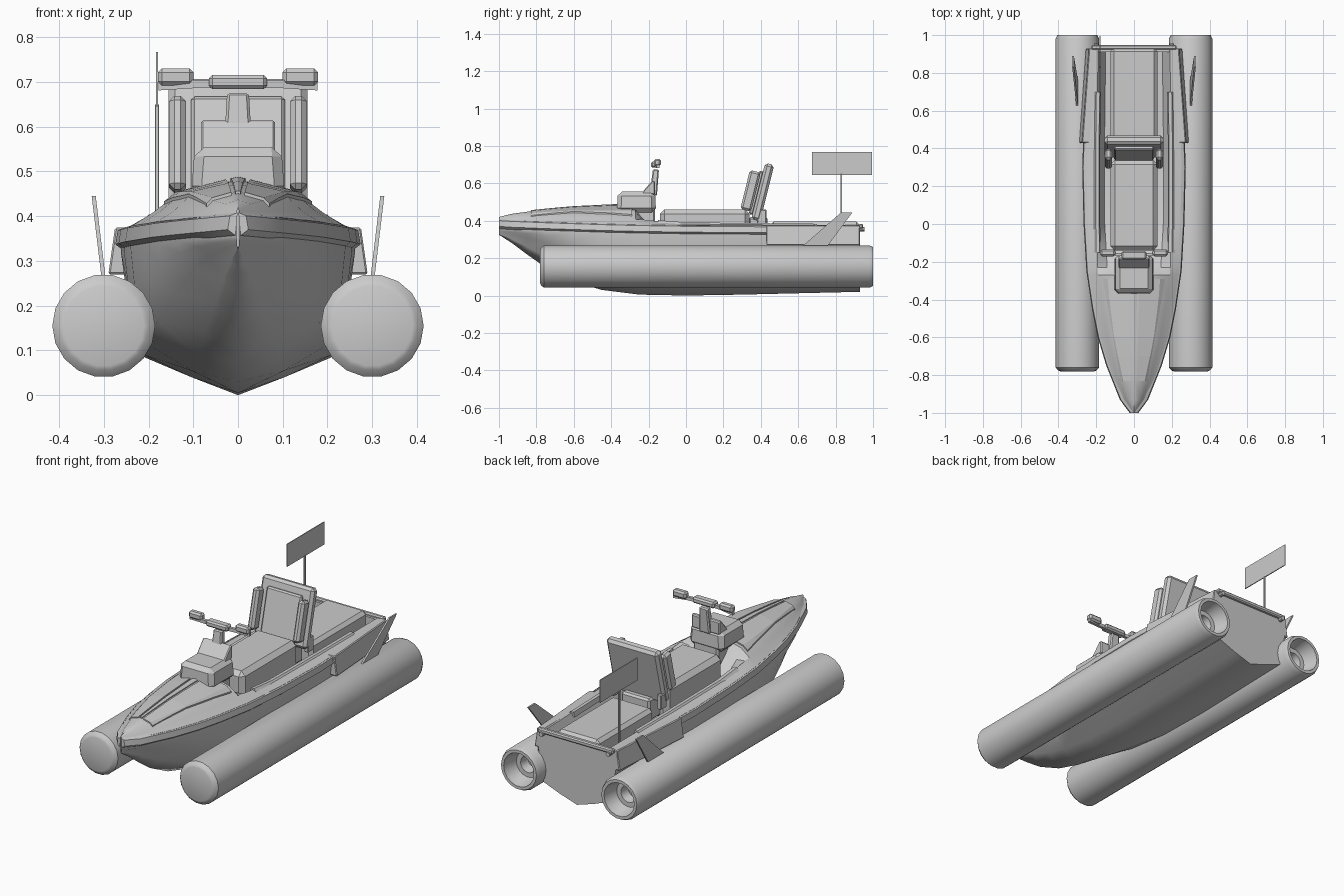
import bpy, bmesh
from math import sin, cos, pi, radians
from mathutils import Vector

if "Cube" in bpy.data.objects:
    bpy.data.objects.remove(bpy.data.objects["Cube"])


def finish(name, bm, mirror=False, bevel=0, smooth=None):
    bmesh.ops.remove_doubles(bm, verts=bm.verts, dist=1e-5)
    bmesh.ops.recalc_face_normals(bm, faces=bm.faces)
    me = bpy.data.meshes.new(name)
    bm.to_mesh(me)
    bm.free()
    ob = bpy.data.objects.new(name, me)
    bpy.context.collection.objects.link(ob)
    if bevel:
        m = ob.modifiers.new("bevel", 'BEVEL')
        m.width, m.segments = bevel, 1
    if mirror:
        m = ob.modifiers.new("mirror", 'MIRROR')
        m.merge_threshold = 0.0005
    if smooth:
        bpy.ops.object.select_all(action='DESELECT')
        ob.select_set(True)
        bpy.context.view_layer.objects.active = ob
        bpy.ops.object.shade_smooth_by_angle(angle=radians(smooth))
    return ob


def loft(name, rows, closed=False, mirror=True, smooth=None, bevel=0):
    """Skin rows of points; closed rows form a capped solid."""
    bm = bmesh.new()
    vs = [[bm.verts.new(p) for p in r] for r in rows]
    n = len(rows[0])
    for a, b in zip(vs, vs[1:]):
        for i in range(n if closed else n - 1):
            j = (i + 1) % n
            bm.faces.new((a[i], a[j], b[j], b[i]))
    if closed:
        bm.faces.new(vs[0])
        bm.faces.new(vs[-1][::-1])
    return finish(name, bm, mirror, bevel, smooth)


def box(name, size, loc, bevel=0.0, tilt=0, mirror=False, top=(1, 1)):
    """Chamfered box, optionally tapered at the top and tilted backwards."""
    bm = bmesh.new()
    bmesh.ops.create_cube(bm, size=1)
    t = radians(tilt)
    for v in bm.verts:
        k = top if v.co.z > 0 else (1, 1)
        x, y, z = v.co.x * size[0] * k[0], v.co.y * size[1] * k[1], v.co.z * size[2]
        v.co = Vector((x, y * cos(t) + z * sin(t), z * cos(t) - y * sin(t))) + Vector(loc)
    return finish(name, bm, mirror, bevel)


def lathe(name, prof, x, z, n, mirror=False):
    """Turn a (y, radius) profile around an axis parallel to y."""
    rows = [[(x + r * cos(2 * pi * i / n), y, z + r * sin(2 * pi * i / n)) for i in range(n)]
            for y, r in prof]
    return loft(name, rows, True, mirror, smooth=35)


def interp(table, y):
    for a, b in zip(table, table[1:]):
        if y <= b[0]:
            t = max(0, (y - a[0]) / (b[0] - a[0]))
            return [p + (q - p) * t for p, q in zip(a[1:], b[1:])]
    return table[-1][1:]


# Hull stations: y, gunwale x, gunwale top z, chine x, chine z, keel z
HULL = [(-1.0, .003, .405, .002, .335, .325), (-.93, .055, .40, .03, .328, .28),
        (-.85, .095, .397, .065, .31, .22), (-.75, .135, .393, .10, .28, .15),
        (-.6, .18, .388, .145, .225, .075), (-.45, .21, .383, .18, .165, .03),
        (-.25, .24, .378, .205, .115, .005), (0, .255, .374, .21, .09, 0),
        (.3, .262, .372, .21, .085, .005), (.93, .24, .37, .20, .09, .02)]
rows = []
for y, xg, zt, xc, zc, zk in HULL:
    rows.append([(0, y, zk), (xc * .5, y, zk + (zc - zk) * .45), (xc, y, zc),
                 (xc + (xg - xc) * .75, y, zc + (zt - .05 - zc) * .6),
                 (xg, y, zt - .05), (xg, y, zt)])
loft("hull", rows, smooth=30)

# Transom closing the stern
last = [p for i, p in enumerate(rows[-1]) if i != 3] + [(0, .93, .37)]
loft("transom", [[(x, y + d, z) for x, y, z in last] for d in (0, -.02)], True)
box("transom_lip", (.45, .025, .025), (0, .935, .37), .006)
lathe("stern_knob", [(.93, .012), (.955, .012)], .2, .355, 8, True)

# Deck sweeping down into the open cockpit: y, shoulder x z, inner x z, centre z
DECK = [(-1.0, .0025, .41, .0015, .415, .42), (-.93, .042, .41, .028, .427, .437),
        (-.8, .09, .413, .065, .437, .455), (-.6, .142, .413, .105, .448, .472),
        (-.4, .175, .410, .13, .448, .482), (-.27, .19, .408, .14, .447, .484),
        (-.23, .192, .406, .142, .40, .42), (-.12, .195, .394, .148, .34, .32),
        (0, .197, .385, .155, .29, .28), (.5, .197, .38, .155, .28, .28),
        (.92, .19, .375, .15, .28, .28)]
rows = []
for y, xs, zs, xi, zi, zc in DECK:
    g = interp(HULL, y)
    rows.append([(g[0], y, g[1]), (xs, y, zs), (xi, y, zi), (0, y, zc)])
loft("deck_and_cockpit", rows, smooth=30)


def deck_z(x, y):
    xs, zs, xi, zi, zc = interp(DECK, y)
    return zc + (zi - zc) * x / xi if x < xi else zi + (zs - zi) * (x - xi) / (xs - xi)


# Raised foredeck panels and centre ridge
YS = [-.83, -.7, -.6, -.5, -.4, -.29]


def strip(name, inner, outer, lift):
    rows = []
    for y in YS:
        t = (y - YS[0]) / (YS[-1] - YS[0])
        a, b = (p + (q - p) * t for p, q in (inner, outer))
        m = min(max(interp(DECK, y)[2], a), b)
        top = [(x, y, deck_z(x, y) + lift) for x in (a, m, b)]
        rows.append(top + [(x, y, z - lift - .01) for x, y, z in top[::-1]])
    loft(name, rows, True)


strip("foredeck_panel", (.015, .03), (.07, .165), .007)
strip("foredeck_ridge", (0, 0), (.006, .018), .006)

# Rub rail along each gunwale, and the cockpit coaming
rows, rows2 = [], []
for y in [s[0] for s in HULL[:-1]] + [.43]:
    g = interp(HULL, y)
    x, z = g[0] + (.008 if y < -.9 else 0), g[1]
    rows.append([(x - .01, y, z + .003), (x + .007, y, z - .004), (x + .012, y, z - .035),
                 (x - .005, y, z - .048)])
for y in (-.15, 0, .2, .45, .7):
    xs, zs = interp(DECK, y)[:2]
    rows2.append([(xs - .018, y, zs - .02), (xs - .012, y, zs + .006), (xs + .006, y, zs + .006),
                  (xs + .02, y, zs - .01)])
loft("rub_rail", rows, True, smooth=30)
loft("coaming", rows2, True)

# Side boxes at the stern
loft("stern_side_box", [[(.2, y, .27), (b, y, .27), (t, y, .375), (.2, y, .375)]
                        for y, b, t in ((.43, .29, .275), (.93, .255, .238))], True, bevel=.004)

# Pontoons with recessed jet nozzles at the rear
lathe("pontoon", [(-.78, .09), (-.776, .1), (-.76, .115), (.98, .115), (1, .106), (1, .09),
                  (.97, .085), (.92, .07), (.92, .045), (.87, .035)], .30, .155, 18, True)

# Swept fins standing on the pontoons
fin = [(.62, .262), (.83, .445), (.89, .445), (.755, .262)]
loft("fin", [[(d + .3 + (z - .262) * .12, y, z) for y, z in fin] for d in (-.004, .005)], True)

# Seats
box("front_seat", (.25, .48, .18), (0, .1, .37), .024)
box("rear_seat", (.25, .48, .12), (0, .69, .335), .018)
box("seat_step", (.17, .1, .12), (0, .385, .36), .01)
box("backrest_shell", (.31, .05, .31), (0, .41, .553), .014, 14)
box("backrest_cushion", (.21, .025, .24), (0, .376, .55), .008, 14)
box("backrest_bolster", (.038, .06, .215), (.135, .345, .56), .012, 14, True)
box("backrest_bracket", (.025, .05, .08), (.14, .405, .42), .004, 0, True)

# Steering console with sloped dash
box("console_foot", (.15, .17, .16), (0, -.25, .4), .01)
box("console", (.21, .21, .11), (0, -.265, .5), .022, top=(.92, .95))
prof = [(-.245, .54), (-.18, .615), (-.165, .61), (-.165, .54)]
loft("dash", [[(x, y, z) for y, z in prof] for x in (-.083, .083)], True, False, bevel=.005)
box("steering_column", (.065, .04, .14), (0, -.168, .605), .006, 6, top=(.75, .8))

# Handlebar
box("handlebar_pad", (.13, .045, .032), (0, -.165, .7), .008)
loft("handlebar_arm", [[(x, y - .008, z - .009), (x, y + .008, z - .009), (x, y + .008, z + .009),
                        (x, y - .008, z + .009)]
                       for x, y, z in ((0, -.165, .695), (.1, -.16, .695), (.178, -.15, .69))], True)
box("handlebar_grip", (.08, .036, .038), (.139, -.153, .711), .009, 0, True)

# Flag on its pole
box("flag_pole", (.01, .01, .29), (-.181, .83, .505), .002)
box("flag", (.005, .32, .122), (-.181, .835, .706))
